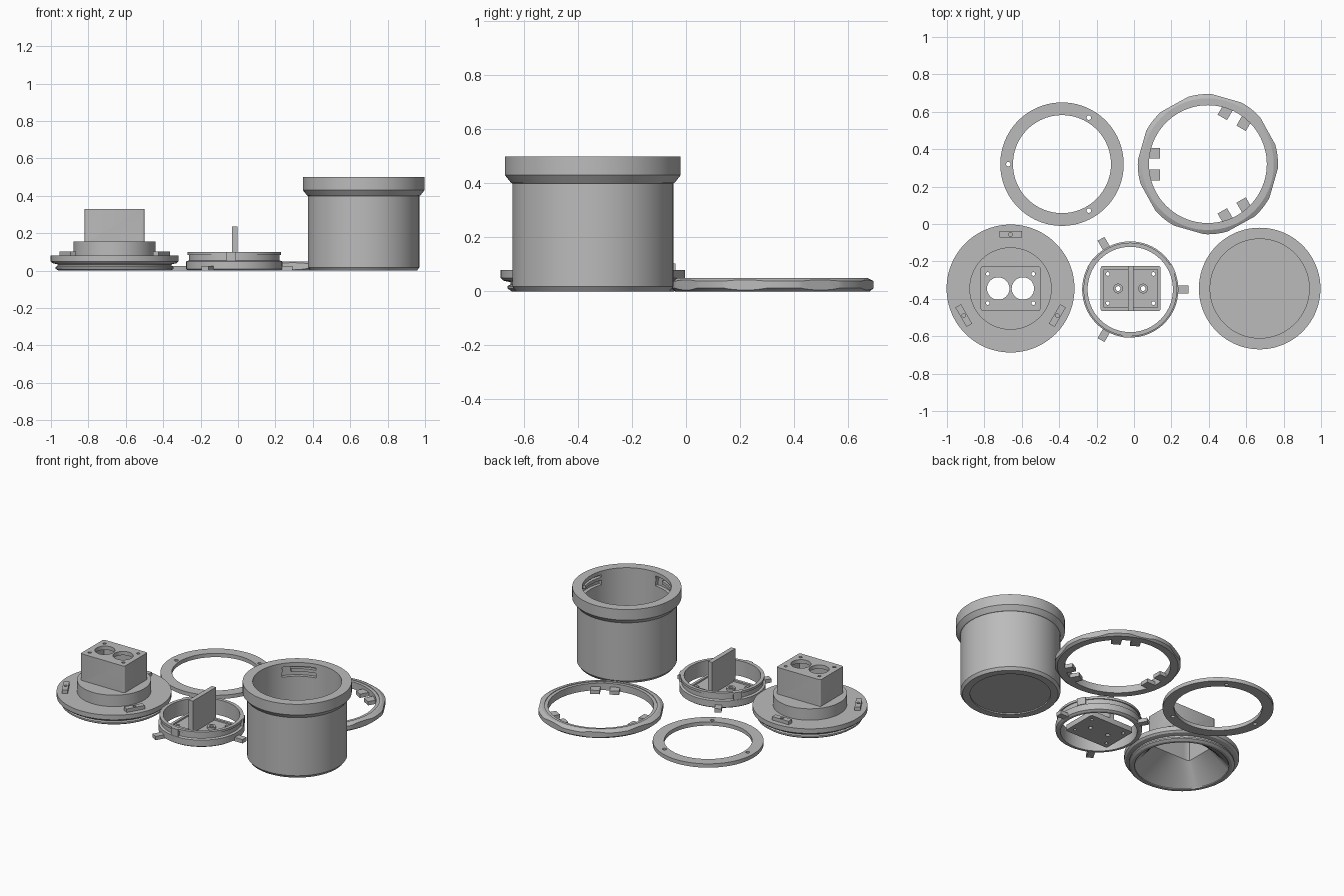
import bpy, bmesh, math
from mathutils import Matrix, Vector

if "Cube" in bpy.data.objects:
    bpy.data.objects.remove(bpy.data.objects["Cube"], do_unlink=True)

grey = bpy.data.materials.new("plain grey")
grey.use_nodes = True
grey.diffuse_color = (0.5, 0.5, 0.5, 1)
grey.node_tree.nodes["Principled BSDF"].inputs["Base Color"].default_value = (0.5, 0.5, 0.5, 1)


def make(name, bm):
    bmesh.ops.recalc_face_normals(bm, faces=bm.faces)
    mesh = bpy.data.meshes.new(name)
    bm.to_mesh(mesh)
    bm.free()
    mesh.materials.append(grey)
    obj = bpy.data.objects.new(name, mesh)
    bpy.context.collection.objects.link(obj)
    return obj


def sweep(name, centre, profile, start=0, end=360, steps=96):
    """Turn a closed (radius, height) outline around a vertical axis."""
    bm = bmesh.new()
    full = end - start == 360
    rows = []
    for i in range(steps if full else steps + 1):
        a = math.radians(start + (end - start) * i / steps)
        rows.append([bm.verts.new((centre[0] + r * math.cos(a), centre[1] + r * math.sin(a), z))
                     for r, z in profile])
    n = len(profile)
    for i in range(steps):
        p, q = rows[i], rows[(i + 1) % len(rows)]
        for j in range(n):
            k = (j + 1) % n
            if profile[j][0] or profile[k][0]:
                bm.faces.new((p[j], p[k], q[k], q[j]))
    if not full:
        bm.faces.new(rows[0])
        bm.faces.new(rows[-1])
    bmesh.ops.remove_doubles(bm, verts=bm.verts, dist=1e-6)
    return make(name, bm)


def band(name, centre, r0, r1, z0, z1, start=0, end=360, steps=96):
    return sweep(name, centre, [(r0, z0), (r1, z0), (r1, z1), (r0, z1)], start, end, steps)


def rod(name, centre, r, z0, z1):
    return band(name, centre, 0, r, z0, z1, steps=32)


def block(name, centre, size, z0, z1, angle=0, out=0, side=0, bevel=0):
    """Box pushed outwards from a centre along an angle."""
    bm = bmesh.new()
    bmesh.ops.create_cube(bm, size=1)
    bmesh.ops.scale(bm, verts=bm.verts, vec=(size[0], size[1], z1 - z0))
    if bevel:
        edges = [e for e in bm.edges if abs(e.verts[0].co.z - e.verts[1].co.z) > 1e-4]
        bmesh.ops.bevel(bm, geom=edges, offset=bevel, segments=3, profile=0.5, affect='EDGES')
    bmesh.ops.translate(bm, verts=bm.verts, vec=(out, side, (z0 + z1) / 2))
    place = Matrix.Translation((*centre, 0)) @ Matrix.Rotation(math.radians(angle), 4, 'Z')
    bmesh.ops.transform(bm, matrix=place, verts=bm.verts)
    return make(name, bm)


def combine(obj, others, operation='DIFFERENCE'):
    for other in others:
        mod = obj.modifiers.new("shape", 'BOOLEAN')
        mod.object, mod.operation, mod.solver = other, operation, 'EXACT'
    bpy.context.view_layer.update()
    mesh = bpy.data.meshes.new_from_object(obj.evaluated_get(bpy.context.evaluated_depsgraph_get()))
    obj.modifiers.clear()
    obj.data = mesh
    for other in others:
        bpy.data.objects.remove(other, do_unlink=True)
    return obj


def polar(centre, r, angle):
    a = math.radians(angle)
    return centre[0] + r * math.cos(a), centre[1] + r * math.sin(a)


def corners(centre, dx, dy):
    return [(centre[0] + sx * dx, centre[1] + sy * dy) for sx in (-1, 1) for sy in (-1, 1)]


# Flat retaining ring with three screw holes
c = (-0.385, 0.32)
combine(band("flat_ring", c, 0.262, 0.33, 0, 0.025),
        [rod("hole", polar(c, 0.287, a), 0.012, -0.1, 0.1) for a in (60, 180, 300)])

# Locking ring with eight flat grips and paired inner tabs
c = (0.395, 0.32)
ring = sweep("locking_ring", c, [(0.315, 0), (0.36, 0), (0.375, 0.012), (0.375, 0.038),
                                 (0.352, 0.05), (0.335, 0.05), (0.335, 0.046), (0.315, 0.046)])
combine(ring, [block("grip", c, (0.1, 0.3), -0.1, 0.1, -16 + 45 * i, 0.416) for i in range(8)])
for a in (60, 180, 300):
    for s in (-0.058, 0.058):
        block("locking_tab", c, (0.066, 0.058), 0, 0.025, a, 0.288, s)

# Flanged lid: stepped disc, collar and box, hollow underneath
c = (-0.66, -0.345)
lid = sweep("lid", c, [(0, 0), (0.3, 0), (0.315, 0.01), (0.315, 0.02), (0.305, 0.025), (0.305, 0.034),
                       (0.332, 0.04), (0.342, 0.05), (0.342, 0.08), (0.22, 0.08), (0.22, 0.155), (0, 0.155)])
combine(lid, [block("box", c, (0.32, 0.24), 0.1, 0.33, bevel=0.012)], 'UNION')

# Funnel that runs from a round opening to the rectangular box
bm = bmesh.new()
loops = [[], [], [], []]
for i in range(64):
    a = math.tau * i / 64
    d = Vector((math.cos(a), math.sin(a)))
    reach = min(0.14 / max(abs(d.x), 1e-6), 0.1 / max(abs(d.y), 1e-6))
    for loop, r, z in zip(loops, (0.285, 0.28, reach, reach), (-0.02, 0.006, 0.13, 0.305)):
        loop.append(bm.verts.new((c[0] + d.x * r, c[1] + d.y * r, z)))
for low, high in zip(loops, loops[1:]):
    for i in range(64):
        k = (i + 1) % 64
        bm.faces.new((low[i], low[k], high[k], high[i]))
bm.faces.new(loops[0])
bm.faces.new(loops[-1])
combine(lid, [make("funnel", bm)])
holes = [rod("socket", (c[0] + s * 0.066, c[1]), 0.06, 0.28, 0.4) for s in (-1, 1)]
holes += [rod("screw", p, 0.01, 0.28, 0.4) for p in corners(c, 0.122, 0.078)]
combine(lid, holes)
for a in (90, 210, 330):
    combine(block("lid_lug", c, (0.035, 0.12), 0.078, 0.103, a, 0.289),
            [rod("hole", polar(c, 0.289, a), 0.01, 0.09, 0.2)])

# Bayonet ring with outer tabs and short lugs
c = (-0.02, -0.35)
sweep("bayonet_ring", c, [(0.228, 0), (0.245, 0), (0.257, 0.008), (0.257, 0.05), (0.243, 0.055),
                          (0.243, 0.085), (0.25, 0.085), (0.25, 0.1), (0.228, 0.1)])
for a in (0, 120, 240):
    block("bayonet_tab", c, (0.065, 0.042), 0, 0.025, a, 0.28)
    band("bayonet_lug", c, 0.24, 0.258, 0.052, 0.1, a + 20, a + 32, 6)

# Contact plate with bosses and an upright divider
c = (-0.018, -0.345)
plate = block("contact_plate", c, (0.32, 0.24), 0, 0.035, bevel=0.01)
combine(plate, [block("recess", c, (0.285, 0.205), 0.025, 0.1)])
bosses = [(c[0] + s * 0.067, c[1]) for s in (-1, 1)]
combine(plate, [rod("boss", p, 0.026, 0.01, 0.04) for p in bosses], 'UNION')
combine(plate, [rod("hole", p, 0.013, -0.1, 0.1) for p in bosses]
        + [rod("hole", p, 0.01, -0.1, 0.1) for p in corners(c, 0.122, 0.078)])
block("divider", c, (0.03, 0.24), 0.005, 0.235)

# Cup with a thick rim, recessed base and three bayonet slots
c = (0.672, -0.345)
cup = sweep("cup", c, [(0, 0.008), (0.24, 0.008), (0.24, 0), (0.285, 0), (0.298, 0.018), (0.298, 0.4),
                       (0.303, 0.402), (0.325, 0.43), (0.325, 0.5), (0.265, 0.5), (0.265, 0.03), (0, 0.03)], steps=128)
slots = []
for a in (100, 220, 340):
    slots.append(band("slot", c, 0.25, 0.287, 0.41, 0.44, a, a + 45, 16))
    slots.append(band("slot", c, 0.25, 0.287, 0.46, 0.475, a, a + 45, 16))
    slots.append(band("entry", c, 0.25, 0.2865, 0.42, 0.474, a + 33, a + 44, 6))
combine(cup, slots)

# Smooth the turned surfaces, keeping hard edges
for obj in bpy.context.scene.objects:
    obj.select_set(obj.type == 'MESH')
bpy.context.view_layer.objects.active = cup
bpy.ops.object.shade_smooth_by_angle(angle=math.radians(25))
